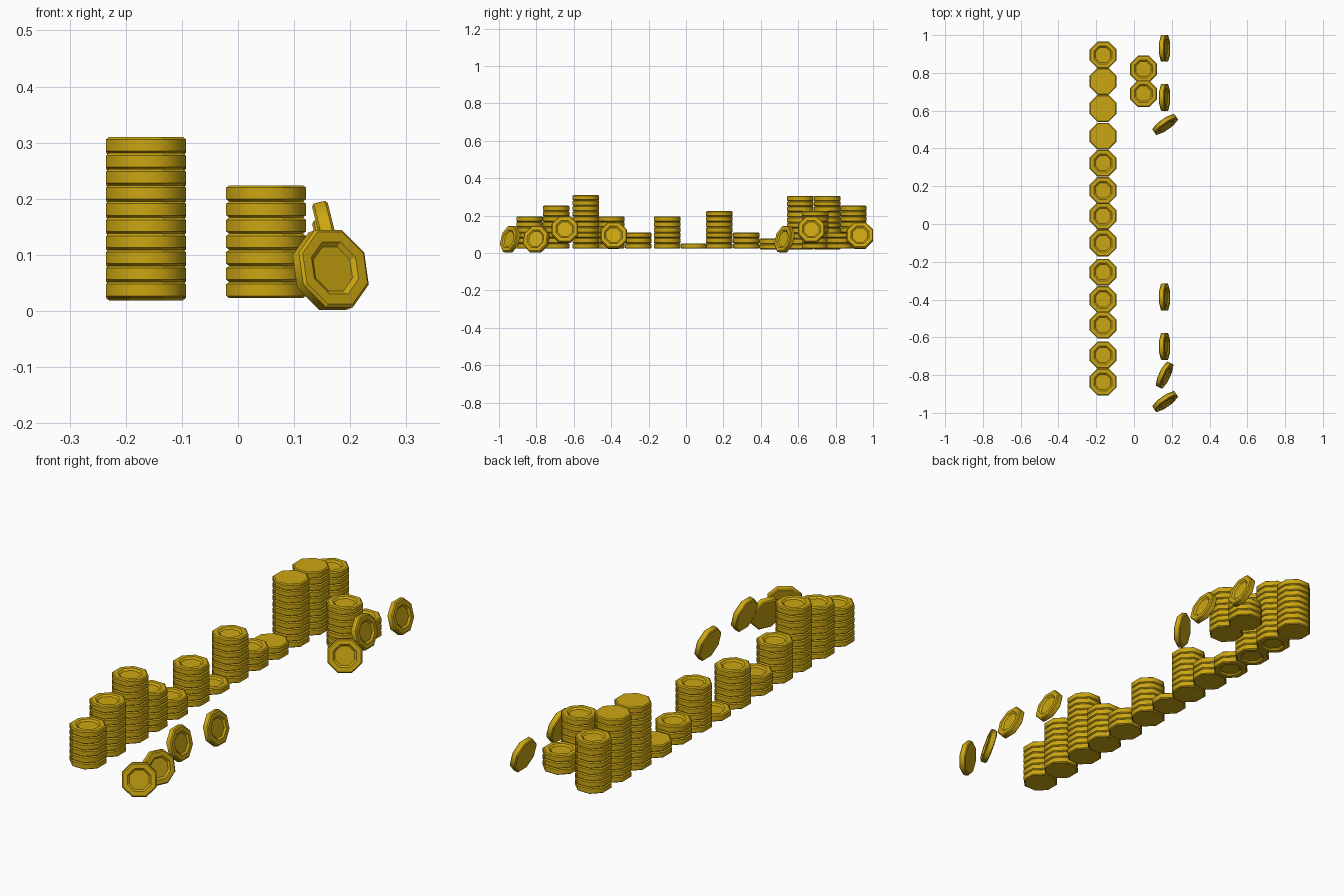
import bpy, bmesh
from math import pi, cos, sin, radians
from mathutils import Matrix

cube = bpy.data.objects.get("Cube")
if cube:
    bpy.data.objects.remove(cube, do_unlink=True)

gold = bpy.data.materials.new("gold")
gold.use_nodes = True
colour = (0.60, 0.38, 0.006, 1)
gold.diffuse_color = colour
gold.node_tree.nodes["Principled BSDF"].inputs["Base Color"].default_value = colour

THICK = 0.0287   # one coin
BASE = 0.023     # underside of the stacks
SIDES = 8


def make_coin():
    """Eight-sided coin: plain back, chamfered rim, sunken front."""
    half = THICK / 2
    # (distance to flat side, height) from the back to the recess floor
    profile = [(0.066, -half), (0.071, -half + 0.004), (0.071, half - 0.004),
               (0.066, half), (0.048, half), (0.040, half - 0.007)]
    bm = bmesh.new()
    rings = []
    for apothem, z in profile:
        r = apothem / cos(pi / SIDES)
        angles = [(i + 0.5) * 2 * pi / SIDES for i in range(SIDES)]
        rings.append([bm.verts.new((r * cos(a), r * sin(a), z)) for a in angles])
    for k, (low, high) in enumerate(zip(rings, rings[1:])):
        for i in range(SIDES):
            j = (i + 1) % SIDES
            face = bm.faces.new((low[i], low[j], high[j], high[i]))
            face.smooth = k == 1      # soft shading round the outer wall only
    bm.faces.new(rings[0][::-1])
    bm.faces.new(rings[-1])
    bmesh.ops.recalc_face_normals(bm, faces=bm.faces)
    mesh = bpy.data.meshes.new("coin")
    bm.to_mesh(mesh)
    bm.free()
    mesh.materials.append(gold)
    return mesh


coin = make_coin()


def add_coin(name, matrix):
    obj = bpy.data.objects.new(name, coin)
    bpy.context.collection.objects.link(obj)
    obj.matrix_world = matrix
    return obj


def add_stack(name, x, y, count, flipped=False):
    if flipped:   # starts at the top and repeats downwards
        z = BASE - 0.004 + (count - 0.5) * THICK
        matrix = Matrix.Translation((x, y, z)) @ Matrix.Rotation(pi, 4, 'X')
    else:
        matrix = Matrix.Translation((x, y, BASE + THICK / 2))
    obj = add_coin(name, matrix)
    array = obj.modifiers.new("pile", 'ARRAY')
    array.count = count
    array.use_relative_offset = False
    array.use_constant_offset = True
    array.constant_offset_displace = (0, 0, THICK)


# Long row of stacks: y, number of coins, upside down
row = [(-0.836, 6, False), (-0.694, 8, False), (-0.535, 10, False),
       (-0.40, 6, False), (-0.255, 3, False), (-0.10, 6, False),
       (0.043, 1, False), (0.178, 7, False), (0.322, 3, False),
       (0.465, 2, True), (0.612, 10, True), (0.755, 10, True),
       (0.895, 8, False)]
for n, (y, count, flipped) in enumerate(row, 1):
    add_stack(f"row_stack_{n}", -0.164, y, count, flipped)

# Pair of stacks beside the row
add_stack("side_stack_1", 0.05, 0.69, 7)
add_stack("side_stack_2", 0.05, 0.82, 3)

# Loose coins standing on edge, leaning back: x, y, z, turn in degrees
loose = [(0.162, 0.93, 0.094, 0), (0.162, 0.67, 0.125, 0),
         (0.165, 0.527, 0.073, -55), (0.162, -0.387, 0.094, 0),
         (0.162, -0.648, 0.125, 0), (0.162, -0.80, 0.073, -25),
         (0.165, -0.94, 0.073, -55)]
for n, (x, y, z, turn) in enumerate(loose, 1):
    add_coin(f"loose_coin_{n}", Matrix.Translation((x, y, z))
             @ Matrix.Rotation(radians(turn), 4, 'Z')
             @ Matrix.Rotation(radians(76), 4, 'Y'))
